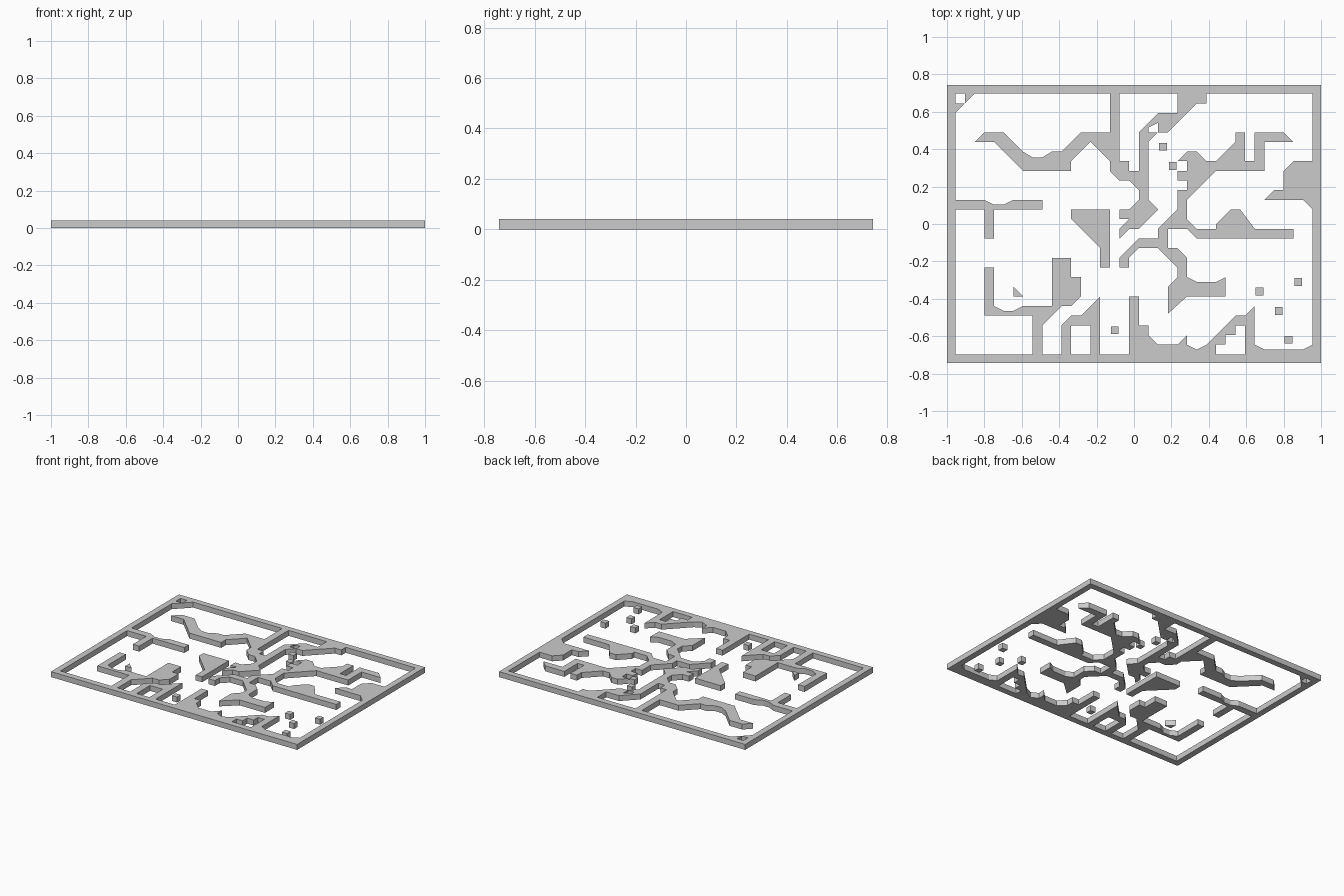
import bpy, bmesh

if "Cube" in bpy.data.objects:
    bpy.data.objects.remove(bpy.data.objects["Cube"])

CELL = 1.91 / 37          # the layout sits on a 37 x 27 cell grid
RIM, HEIGHT = 0.045, 0.04
HX, HY = 37 * CELL / 2, 27 * CELL / 2


def slab(name, pts):
    """Extrude a flat outline (grid columns right, rows down) into a wall."""
    bm = bmesh.new()
    vs = [bm.verts.new((c * CELL - HX, HY - r * CELL, 0)) for c, r in pts]
    face = bm.faces.new(vs)
    ext = bmesh.ops.extrude_face_region(bm, geom=[face], use_keep_orig=True)
    for v in ext["geom"]:
        if isinstance(v, bmesh.types.BMVert):
            v.co.z = HEIGHT
    bmesh.ops.triangulate(bm, faces=[f for f in bm.faces if len(f.verts) > 4])
    bmesh.ops.recalc_face_normals(bm, faces=bm.faces)
    me = bpy.data.meshes.new(name)
    bm.to_mesh(me)
    bm.free()
    ob = bpy.data.objects.new(name, me)
    bpy.context.collection.objects.link(ob)


# Outer rectangular rim, one closed ring
bm = bmesh.new()
loops = []
for x, y in ((HX + RIM, HY + RIM), (HX, HY)):
    for z in (0, HEIGHT):
        loops.append([bm.verts.new((sx * x, sy * y, z))
                      for sx, sy in ((-1, -1), (1, -1), (1, 1), (-1, 1))])
for a, b in ((0, 1), (1, 3), (3, 2), (2, 0)):
    for i in range(4):
        j = (i + 1) % 4
        bm.faces.new((loops[a][i], loops[a][j], loops[b][j], loops[b][i]))
bmesh.ops.recalc_face_normals(bm, faces=bm.faces)
mesh = bpy.data.meshes.new("outer_rim")
bm.to_mesh(mesh)
bm.free()
bpy.context.collection.objects.link(bpy.data.objects.new("outer_rim", mesh))

# Walls attached to the rim
slab("corner_brace", [(1, 0), (2, 0), (0, 2), (0, 1), (1, 1)])

slab("north_wall", [
    (16, 0), (16, 4), (13, 4), (11, 6), (10, 6), (9, 6.6), (8, 6.6), (7, 6),
    (5, 4), (3, 4), (2, 5), (4, 5), (7, 8), (12, 8), (12, 7), (14, 5),
    (16, 7), (16, 8), (17, 9), (18, 9), (19, 10), (19, 11), (18, 12),
    (17, 12), (17, 13), (18, 13), (17, 14), (17, 15), (18, 14), (19, 14),
    (21, 12), (20, 11), (20, 5), (20.98, 4.02), (20, 4), (20, 3), (21, 3),
    (21, 4), (22, 4), (25, 1), (26, 1), (26, 0), (23, 0), (23, 2), (21, 2),
    (19, 4), (19, 8), (18, 8), (18, 7), (17, 7), (17, 0)])

slab("east_wall", [(37, 7), (35, 7), (34, 8), (34, 10), (33, 10), (32, 11),
                   (36, 11), (37, 12)])

slab("west_wall", [(0, 11), (3, 11), (4, 11.5), (5, 11.5), (6, 11), (9, 11),
                   (9, 12), (4, 12), (4, 15), (3, 15), (3, 12), (0, 12)])

slab("southwest_wall", [
    (3, 18), (4, 18), (4, 22), (5, 22.5), (6, 22.5), (7, 22), (10, 22),
    (10, 17), (12, 17), (12, 19), (13, 19), (13, 21), (12, 22), (11, 22),
    (9, 24), (9, 27), (8, 27), (8, 23), (3, 23)])

slab("south_arch", [(11, 27), (11, 24), (12, 23), (13, 23), (15, 21),
                    (15, 27), (14, 27), (14, 24), (12, 24), (12, 27)])

slab("southeast_wall", [
    (18, 27), (18, 21), (19, 21), (19, 24), (20, 24), (20, 25), (21, 26),
    (23, 26), (24, 25), (24, 26), (25, 26.5), (26, 26), (29, 23), (30, 23),
    (31, 22), (31, 26), (32, 26.5), (36, 26.5), (37, 26), (37, 27), (30, 27),
    (30, 24), (29, 24), (29, 25), (28, 25), (28, 26), (27, 26), (27, 27)])

# Free-standing walls
slab("centre_wall", [(12, 12), (16, 12), (16, 18), (15, 18), (15, 16),
                     (12, 13)])

slab("branching_wall", [
    (23, 7), (24, 6), (25, 6), (26, 7), (27, 7), (29, 5), (29, 4), (30, 4),
    (30, 7), (31, 7), (31, 4), (34, 4), (35, 5), (32, 5), (32, 8), (27, 8),
    (24, 11), (24, 13), (25, 14), (27, 14), (27, 13.5), (28.5, 12),
    (29.5, 12), (31, 14), (35, 14), (35, 15), (25, 15), (24, 14), (22, 14),
    (22, 16), (23, 16), (24, 17), (24, 19), (25, 19.5), (27, 19.5), (28, 19),
    (28, 21), (24, 21), (22, 22.8), (22, 20), (23, 19), (23, 18), (21, 16),
    (19, 16), (18, 17), (18, 18), (17, 18), (17, 17), (19, 15), (21, 15),
    (21, 14), (23, 12), (23, 10), (24, 10), (24, 9), (23, 9), (23, 8),
    (24, 8), (24, 7)])

slab("wedge_block", [(6, 20), (7, 21), (6, 21)])

# Single-cell blocks
for c, r in ((21, 5), (22, 7), (16, 24), (31, 20), (35, 19), (33, 22), (34, 25)):
    a, b = 0.1, 0.9
    slab("small_block", [(c + a, r + a), (c + b, r + a),
                         (c + b, r + b), (c + a, r + b)])
